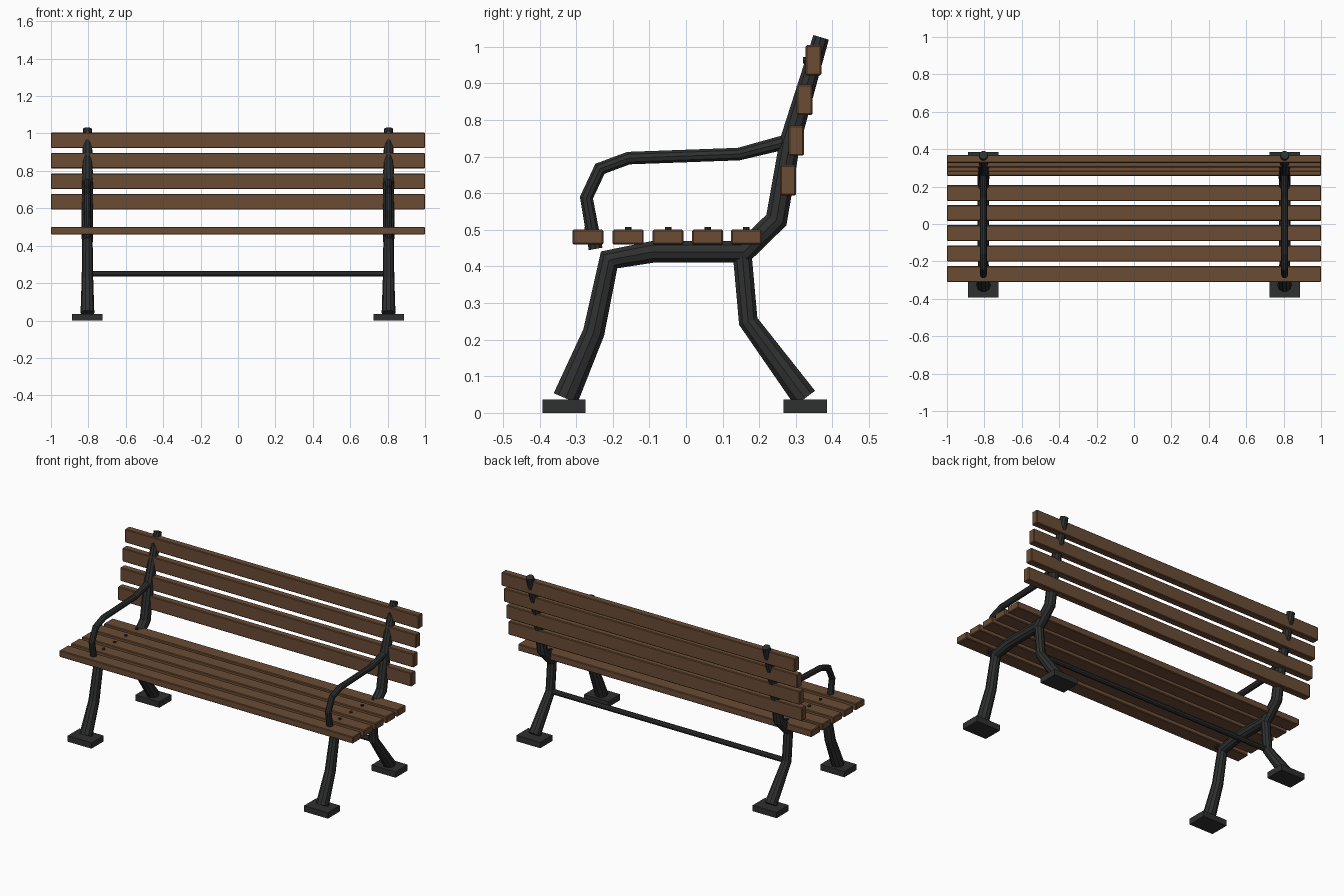
import bpy, bmesh, math
from mathutils import Vector

if "Cube" in bpy.data.objects:
    bpy.data.objects.remove(bpy.data.objects["Cube"], do_unlink=True)


def material(name, rgb):
    m = bpy.data.materials.new(name)
    m.use_nodes = True
    m.diffuse_color = (*rgb, 1)
    bsdf = m.node_tree.nodes["Principled BSDF"]
    bsdf.inputs["Base Color"].default_value = (*rgb, 1)
    bsdf.inputs["Roughness"].default_value = 0.7
    return m


WOOD = material("brown wood", (0.145, 0.072, 0.035))
IRON = material("dark iron", (0.028, 0.029, 0.029))
SIDE_X = 0.805


def finish(name, bm, mat):
    bmesh.ops.recalc_face_normals(bm, faces=bm.faces)
    mesh = bpy.data.meshes.new(name)
    bm.to_mesh(mesh)
    bm.free()
    mesh.materials.append(mat)
    obj = bpy.data.objects.new(name, mesh)
    bpy.context.collection.objects.link(obj)
    return obj


def box(name, center, size, mat, bevel=0.0):
    bm = bmesh.new()
    bmesh.ops.create_cube(bm, size=1)
    bmesh.ops.scale(bm, vec=size, verts=bm.verts)
    bmesh.ops.translate(bm, vec=center, verts=bm.verts)
    obj = finish(name, bm, mat)
    if bevel:
        mod = obj.modifiers.new("edge", "BEVEL")
        mod.width = bevel
        mod.segments = 1
    return obj


def tube(name, x, path, sides=10):
    """Faceted, mitred tube in the plane of x; path holds (y, z, radius)."""
    bm = bmesh.new()
    pts = [Vector((x, y, z)) for y, z, r in path]
    rings = []
    for i, p in enumerate(pts):
        before = (p - pts[max(i - 1, 0)]).normalized()
        after = (pts[min(i + 1, len(pts) - 1)] - p).normalized()
        along = (before + after).normalized()
        across = Vector((0, -along.z, along.y))
        miter = 1 / max(along.dot(after if after.length else before), 0.5)
        r = path[i][2]
        ring = []
        for k in range(sides):
            a = math.tau * k / sides
            ring.append(bm.verts.new(p + Vector((r * math.cos(a), 0, 0))
                                     + across * (r * miter * math.sin(a))))
        rings.append(ring)
    for a, b in zip(rings, rings[1:]):
        for k in range(sides):
            n = (k + 1) % sides
            bm.faces.new((a[k], a[n], b[n], b[k]))
    bm.faces.new(rings[0])
    bm.faces.new(rings[-1])
    return finish(name, bm, IRON)


def rod(name, center, radius, length, axis, sides=10):
    bm = bmesh.new()
    bmesh.ops.create_cone(bm, cap_ends=True, segments=sides, radius1=radius,
                          radius2=radius, depth=length)
    turn = Vector((0, 0, 1)).rotation_difference(Vector(axis)).to_matrix()
    bmesh.ops.rotate(bm, matrix=turn, verts=bm.verts)
    bmesh.ops.translate(bm, vec=center, verts=bm.verts)
    return finish(name, bm, IRON)


# Iron side frames: front leg running through the seat rail into the back post
frame_path = [(-0.329, 0.04, 0.037), (-0.252, 0.22, 0.031), (-0.21, 0.418, 0.028),
              (-0.09, 0.44, 0.031), (0.158, 0.44, 0.031), (0.247, 0.527, 0.031),
              (0.284, 0.74, 0.03), (0.369, 1.026, 0.023)]
rear_leg_path = [(0.153, 0.44, 0.027), (0.17, 0.25, 0.027), (0.325, 0.04, 0.036)]
arm_path = [(0.28, 0.742, 0.021), (0.144, 0.707, 0.018), (-0.157, 0.696, 0.018),
            (-0.235, 0.667, 0.018), (-0.272, 0.588, 0.018), (-0.247, 0.448, 0.02)]

seat_ys = [-0.268, -0.158, -0.049, 0.059, 0.165]
back_slats = [(0.279, 0.635), (0.301, 0.744), (0.324, 0.855), (0.348, 0.963)]

for side, x in (("left", SIDE_X), ("right", -SIDE_X)):
    tube(f"{side}_frame", x, frame_path)
    tube(f"{side}_rear_leg", x, rear_leg_path)
    tube(f"{side}_armrest", x, arm_path)
    for end, y in (("front", -0.333), ("rear", 0.326)):
        box(f"{side}_{end}_foot", (x, y, 0.018), (0.163, 0.118, 0.036), IRON)
    # Bolts through the slats
    for i, y in enumerate(seat_ys):
        rod(f"{side}_seat_bolt_{i + 1}", (x, y, 0.49), 0.009, 0.036, (0, 0, 1), 8)
    for i, (y, z) in enumerate(back_slats):
        rod(f"{side}_back_bolt_{i + 1}", (x, y - 0.016, z), 0.009, 0.026, (0, 1, 0), 8)

# Tie bar between the rear legs
rod("tie_bar", (0, 0.17, 0.25), 0.016, 2 * SIDE_X, (1, 0, 0))

# Wooden slats
for i, y in enumerate(seat_ys):
    box(f"seat_slat_{i + 1}", (0, y, 0.48), (2, 0.085, 0.041), WOOD, 0.004)
for i, (y, z) in enumerate(back_slats):
    box(f"back_slat_{i + 1}", (0, y, z), (2, 0.043, 0.083), WOOD, 0.004)
